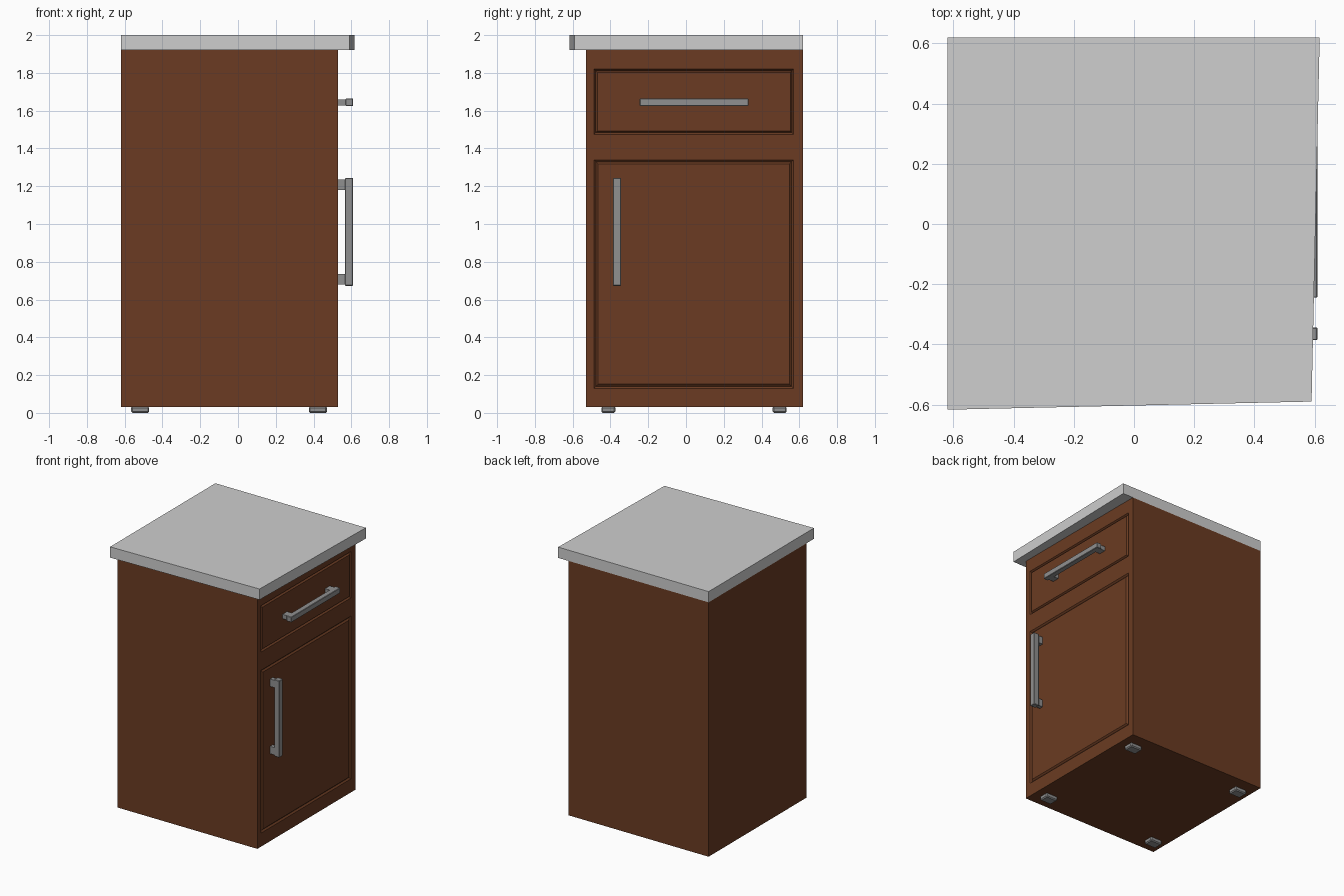
import bpy, bmesh
from mathutils import Vector

cube = bpy.data.objects.get("Cube")
if cube:
    bpy.data.objects.remove(cube, do_unlink=True)


def material(name, r, g, b):
    m = bpy.data.materials.new(name)
    m.use_nodes = True
    m.diffuse_color = (r, g, b, 1)
    m.node_tree.nodes["Principled BSDF"].inputs["Base Color"].default_value = (r, g, b, 1)
    return m


brown = material("brown_wood", 0.145, 0.044, 0.016)
stone = material("pale_grey_stone", 0.62, 0.62, 0.62)
metal = material("grey_metal", 0.28, 0.28, 0.28)


def finish(bm, name, mat, bevel=0):
    bmesh.ops.recalc_face_normals(bm, faces=bm.faces)
    mesh = bpy.data.meshes.new(name)
    bm.to_mesh(mesh)
    bm.free()
    mesh.materials.append(mat)
    ob = bpy.data.objects.new(name, mesh)
    bpy.context.scene.collection.objects.link(ob)
    if bevel:
        mod = ob.modifiers.new("edge", "BEVEL")
        mod.width, mod.segments = bevel, 1
    return ob


def box_mesh(lo, hi):
    bm = bmesh.new()
    bmesh.ops.create_cube(bm, size=1)
    lo, hi = Vector(lo), Vector(hi)
    for v in bm.verts:
        v.co = (lo + hi) / 2 + v.co * (hi - lo)
    return bm


def box(name, lo, hi, mat, bevel=0):
    return finish(box_mesh(lo, hi), name, mat, bevel)


# Cabinet body, with grooves outlining the drawer and the door
bm = box_mesh((-0.62, -0.53, 0.03), (0.53, 0.62, 1.92))
side_cuts = (-0.487, 0.57)
drawer, door = (1.475, 1.82), (0.13, 1.34)
cuts = [((0, y, 0), (0, 1, 0)) for y in side_cuts]
cuts += [((0, 0, z), (0, 0, 1)) for z in drawer + door]
for point, normal in cuts:
    geom = bm.verts[:] + bm.edges[:] + bm.faces[:]
    bmesh.ops.bisect_plane(bm, geom=geom, plane_co=point, plane_no=normal)
bm.normal_update()
for (z0, z1), width, depth in ((drawer, 0.009, 0.012), (door, 0.011, 0.01)):
    panel = [f for f in bm.faces if f.normal.x > 0.9
             and z0 < f.calc_center_median().z < z1
             and side_cuts[0] < f.calc_center_median().y < side_cuts[1]]
    for direction in (-1, 1):
        bmesh.ops.inset_region(bm, faces=panel, thickness=width,
                               depth=direction * depth, use_even_offset=True)
finish(bm, "cabinet_body", brown)

# Worktop with slightly skewed overhanging corner
bm = bmesh.new()
outline = ((-0.62, -0.617), (0.59, -0.59), (0.617, 0.62), (-0.62, 0.62))
face = bm.faces.new([bm.verts.new((x, y, 1.92)) for x, y in outline])
top = bmesh.ops.extrude_face_region(bm, geom=[face])["geom"]
bmesh.ops.translate(bm, vec=(0, 0, 0.08),
                    verts=[v for v in top if isinstance(v, bmesh.types.BMVert)])
finish(bm, "worktop", stone)

# Drawer handle
box("drawer_handle_bar", (0.57, -0.245, 1.624), (0.61, 0.33, 1.664), metal, 0.003)
for i, y in enumerate((-0.235, 0.265)):
    box(f"drawer_handle_post_{i + 1}", (0.52, y, 1.628), (0.572, y + 0.055, 1.66), metal)

# Door handle
box("door_handle_bar", (0.567, -0.386, 0.673), (0.61, -0.344, 1.244), metal, 0.003)
for i, z in enumerate((0.68, 1.18)):
    box(f"door_handle_post_{i + 1}", (0.52, -0.381, z), (0.57, -0.349, z + 0.055), metal)

# Feet
for x in (-0.518, 0.423):
    for y in (-0.411, 0.496):
        name = ("left" if x > 0 else "right") + ("_back" if y > 0 else "_front") + "_foot"
        box(name, (x - 0.048, y - 0.037, 0), (x + 0.048, y + 0.037, 0.034), metal, 0.007)
